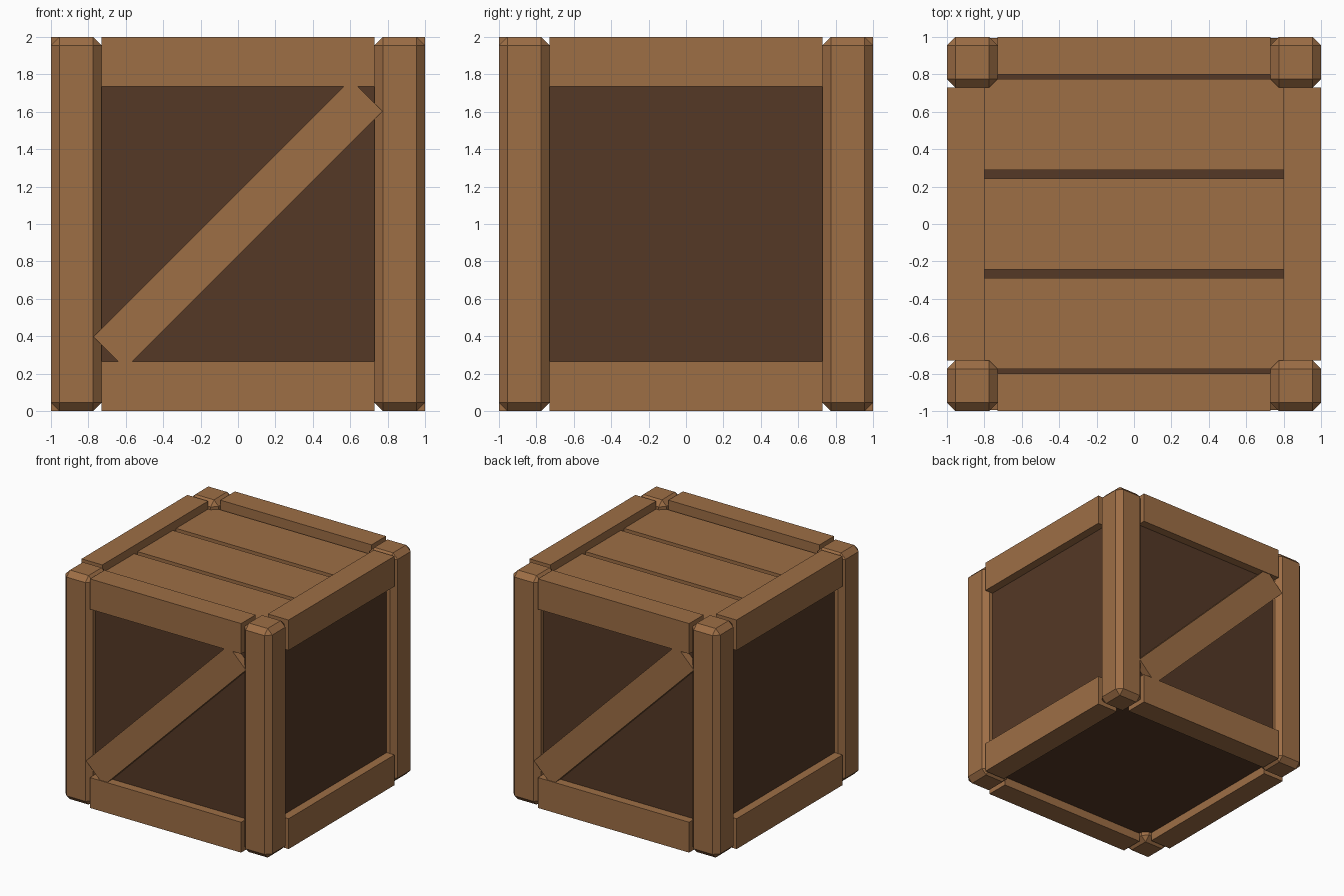
import bpy
from math import pi
from mathutils import Matrix

if "Cube" in bpy.data.objects:
    bpy.data.objects.remove(bpy.data.objects["Cube"])


def material(name, rgb):
    m = bpy.data.materials.new(name)
    m.diffuse_color = (*rgb, 1.0)
    m.use_nodes = True
    m.node_tree.nodes["Principled BSDF"].inputs["Base Color"].default_value = m.diffuse_color
    return m


wood = material("light wood", (0.34, 0.156, 0.060))
dark = material("dark wood", (0.089, 0.040, 0.019))


def box(name, lo, hi, mat, bevel=0.0):
    """Axis-aligned box from corner lo to corner hi, optionally chamfered."""
    bpy.ops.mesh.primitive_cube_add(size=1)
    ob = bpy.context.object
    ob.name = name
    size = [b - a for a, b in zip(lo, hi)]
    ob.data.transform(Matrix.Diagonal((*size, 1.0)))
    ob.location = [(a + b) / 2 for a, b in zip(lo, hi)]
    ob.data.materials.append(mat)
    if bevel:
        mod = ob.modifiers.new("chamfer", "BEVEL")
        mod.width = bevel
        mod.segments = 1
    return ob


IN = 0.73      # inner edge of the posts
PANEL = 0.925  # recessed panel distance from the centre

# Dark recessed inner box
box("inner_panels", (-PANEL, -PANEL, 0.075), (PANEL, PANEL, 1.9), dark)

# Chamfered corner posts
for sx in (-1, 1):
    for sy in (-1, 1):
        x, y = sorted((sx * IN, sx)), sorted((sy * IN, sy))
        box("corner_post", (x[0], y[0], 0), (x[1], y[1], 2), wood, 0.045)

# Top and bottom rails on all four sides
for z0, z1, level in ((0, 0.265, "bottom"), (1.735, 2, "top")):
    for s in (-1, 1):
        a, b = sorted((s * 0.8, s))
        box(level + "_rail", (-IN, a, z0), (IN, b, z1), wood)
        box(level + "_side_rail", (a, -IN, z0), (b, IN, z1), wood)

# Three lid planks with narrow gaps
for i in (-1, 0, 1):
    yc = i * 0.532
    box("lid_plank", (-0.82, yc - 0.243, 1.85), (0.82, yc + 0.243, 1.93), wood)

# Diagonal braces on front and back
for s in (-1, 1):
    y0, y1 = sorted((s * 0.85, s * 0.994))
    brace = box("diagonal_brace", (-0.972, y0, 0.88), (0.972, y1, 1.12), wood)
    brace.rotation_euler = (0, s * pi / 4, 0)
